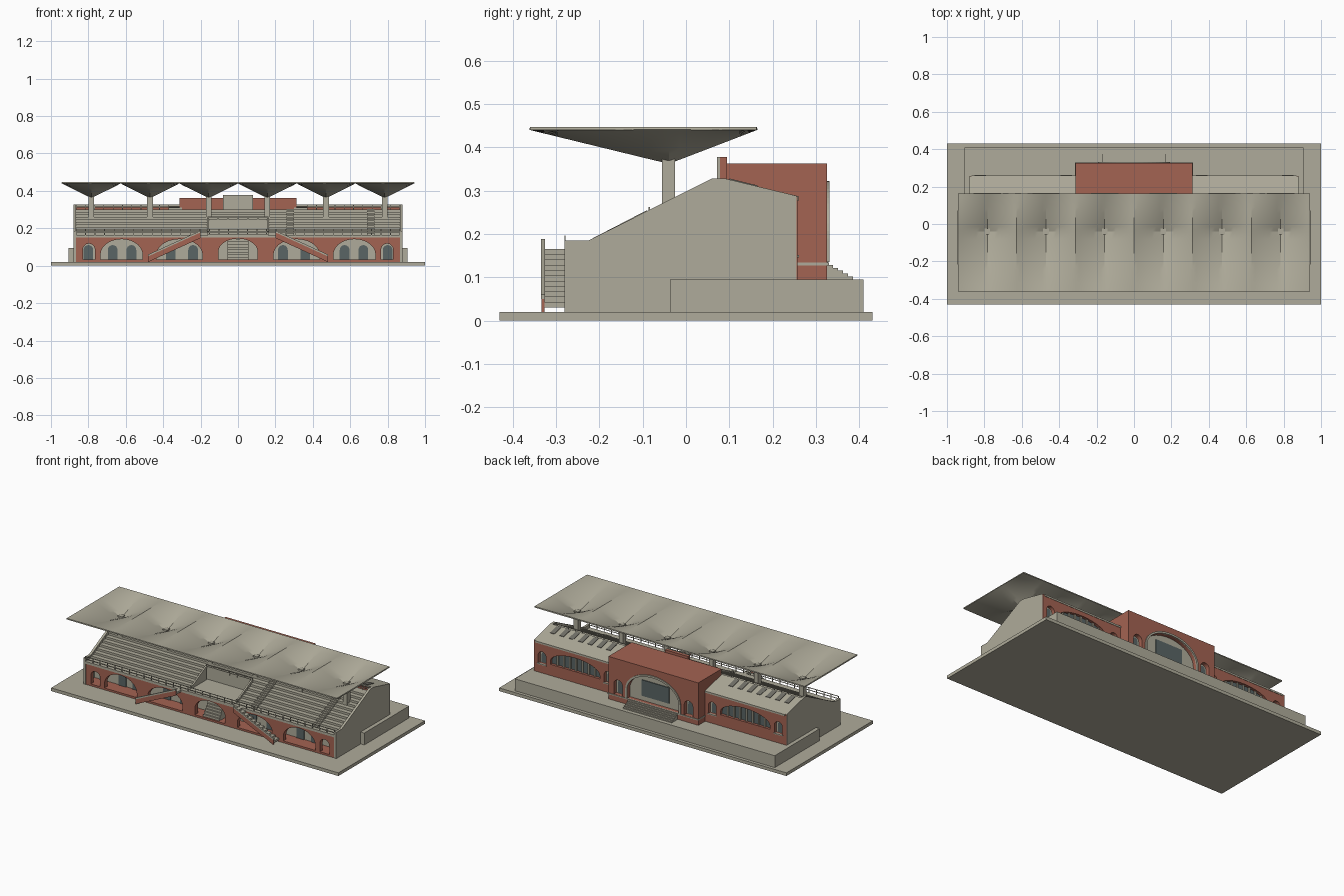
import bpy, bmesh, math

if "Cube" in bpy.data.objects:
    bpy.data.objects.remove(bpy.data.objects["Cube"])


def material(name, rgb):
    m = bpy.data.materials.new(name)
    m.diffuse_color = (*rgb, 1)
    m.use_nodes = True
    m.node_tree.nodes["Principled BSDF"].inputs["Base Color"].default_value = m.diffuse_color
    return m


CONCRETE = material("concrete", (0.43, 0.41, 0.325))
BRICK = material("brick_red", (0.37, 0.125, 0.085))
GLASS = material("dark_glass", (0.10, 0.13, 0.13))
SLATE = material("grey_louvre", (0.17, 0.165, 0.14))


def add_object(name, mesh, mat):
    mesh.materials.clear()
    mesh.materials.append(mat)
    ob = bpy.data.objects.new(name, mesh)
    bpy.context.collection.objects.link(ob)
    return ob


def boxes(name, mat, spans):
    """One object from boxes given as (x0, x1, y0, y1, z0, z1)."""
    bm = bmesh.new()
    for x0, x1, y0, y1, z0, z1 in spans:
        for v in bmesh.ops.create_cube(bm, size=1)["verts"]:
            v.co = (x1 if v.co.x > 0 else x0, y1 if v.co.y > 0 else y0, z1 if v.co.z > 0 else z0)
    bmesh.ops.recalc_face_normals(bm, faces=bm.faces)
    me = bpy.data.meshes.new(name)
    bm.to_mesh(me)
    bm.free()
    return add_object(name, me, mat)


def panel(name, mat, axis, a, b, loops):
    """Filled outline (further loops are holes) extruded from a to b along axis."""
    cu = bpy.data.curves.new(name, "CURVE")
    cu.dimensions, cu.fill_mode, cu.extrude = "2D", "BOTH", 0.5
    for pts in loops:
        s = cu.splines.new("POLY")
        s.points.add(len(pts) - 1)
        for p, (u, v) in zip(s.points, pts):
            p.co = (u, v, 0, 1)
        s.use_cyclic_u = True
    tmp = bpy.data.objects.new(name + "_tmp", cu)
    bpy.context.collection.objects.link(tmp)
    me = bpy.data.meshes.new_from_object(tmp.evaluated_get(bpy.context.evaluated_depsgraph_get()))
    bpy.data.objects.remove(tmp)
    bm = bmesh.new()
    bm.from_mesh(me)
    for v in bm.verts:
        u, w, t = v.co.x, v.co.y, a + (b - a) * (v.co.z + 0.5)
        v.co = (u, t, w) if axis == "y" else (t, u, w)
    bmesh.ops.remove_doubles(bm, verts=bm.verts, dist=1e-5)
    bmesh.ops.recalc_face_normals(bm, faces=bm.faces)
    bm.to_mesh(me)
    bm.free()
    for f in me.polygons:
        f.use_smooth = False
    return add_object(name, me, mat)


def rect(x0, x1, z0, z1):
    return [(x0, z0), (x1, z0), (x1, z1), (x0, z1)]


def arch(x0, x1, z0, spring, top, n=14):
    c, r = (x0 + x1) / 2, (x1 - x0) / 2
    arc = [(c + r * math.cos(math.pi * i / n), spring + (top - spring) * math.sin(math.pi * i / n))
           for i in range(n + 1)]
    return [(x0, z0), (x1, z0)] + arc


def span(s, x0, x1):
    return (x0, x1) if s > 0 else (-x1, -x0)


def rail(name, x0, x1, y, z0, z1, n):
    bars = [(x0, x1, y - .0015, y + .0015, z - .0035, z) for z in (z1, (z0 + z1) / 2 + .002)]
    posts = [(x - .002, x + .002, y - .0015, y + .0015, z0, z1)
             for x in (x0 + (x1 - x0) * i / n for i in range(n + 1))]
    boxes(name, CONCRETE, bars + posts)


# Ground slab and rear terrace
boxes("ground_slab", CONCRETE, [(-1, 1, -.43, .43, 0, .02)])
boxes("rear_terrace", CONCRETE, [(-.905, .905, -.037, .41, .02, .095)])

# Front arcade: brick wall with arches, floor, back wall and windows behind
holes = [arch(-.105, .105, .032, .075, .145)]
for s in (1, -1):
    holes += [arch(*span(s, .765, .83), .032, .085, .118),
              arch(*span(s, .51, .735), .032, .06, .142),
              arch(*span(s, .19, .435), .032, .06, .142)]
panel("front_arcade", BRICK, "y", -.278, -.25, [rect(-.868, .868, .02, .152)] + holes)
boxes("arcade_floor", BRICK, [(-.868, .868, -.25, -.19, .02, .03)])
boxes("arcade_back_wall", CONCRETE, [(-.868, .868, -.19, -.18, .02, .152)])
for s in (1, -1):
    for x in (.24, .36, .57, .67, .80):
        panel("arcade_window", GLASS, "y", -.196, -.189, [arch(*span(s, x - .026, x + .026), .03, .085, .11)])
boxes("entrance_steps", CONCRETE,
      [(-.055, .055, -.268 + .009 * i, -.19, .03, .045 + .014 * i) for i in range(8)])

# End walls with the raked outline
outline = [(-.28, .02), (.255, .02), (.255, .288), (.09, .328), (.06, .328), (-.225, .185), (-.28, .185)]
for s in (1, -1):
    panel("end_wall", CONCRETE, "x", s * .865, s * .88, [outline])

# Stepped seating, with a recessed centre box
ROWS, Y0, Y1, Z0, Z1 = 10, -.225, .06, .165, .30


def seating(first):
    pts = [(.093, .15), (.093, Z1)]
    for i in range(ROWS - 1, first - 1, -1):
        z = Z0 + (Z1 - Z0) * (i + 1) / ROWS
        y = Y0 + (Y1 - Y0) * i / ROWS
        pts += [(y + (Y1 - Y0) / ROWS, z), (y, z)]
    if first == 0:
        pts += [(Y0, Z0), (-.28, Z0), (-.28, .15)]
    else:
        pts += [(y, .15)]
    return pts


for s in (1, -1):
    panel("seating_bank", CONCRETE, "x", s * .16, s * .866, [seating(0)])
    # Aisles of half-height steps
    for x in (.28, .71):
        n = ROWS * 2
        boxes("aisle_steps", CONCRETE,
              [(x - .02, x + .02, Y0 + (Y1 - Y0) * (i - 1) / n, Y0 + (Y1 - Y0) * (i + 1) / n, Z0 - .01,
                Z0 + (Z1 - Z0) * (i + 1) / n + .002) for i in range(n)])
    # Cheek wall beside the centre box
    panel("box_cheek_wall", CONCRETE, "x", s * .155, s * .165,
          [[(-.24, .16), (-.09, .16), (-.09, .255), (-.225, .185), (-.24, .185)]])
    # Brick band and rail behind the top row
    boxes("brick_band", BRICK, [(*span(s, .37, .866), .083, .093, .298, .315)])
    rail("top_rail", *span(s, .37, .866), .075, .30, .328, 10)
panel("upper_centre_seating", CONCRETE, "x", -.16, .16, [seating(5)])
boxes("centre_box_floor", CONCRETE, [(-.16, .16, -.28, -.08, .15, .168)])
rail("centre_rail", -.16, .16, -.085, .235, .262, 6)
rail("front_rail", -.866, .866, -.279, .163, .197, 34)

# Outside stairs rising towards the centre
for s in (1, -1):
    n, xa, xb = 11, .48, .2
    w = (xa - xb) / n
    boxes("stair_steps", CONCRETE,
          [(*span(s, xa - w * (i + 1), xa - w * i), -.326, -.278, .03 + .0122 * i, .043 + .0122 * i)
           for i in range(n)])
    x0, x1 = s * xa, s * xb
    panel("stair_side", BRICK, "y", -.333, -.326,
          [[(x0, .02), (x1, .148), (x1, .178), (x0, .05)]])
    panel("stair_cap", CONCRETE, "y", -.334, -.325,
          [[(x0, .05), (x1, .178), (x1, .188), (x0, .06)]])

# Rear wings: core, brick front with arched openings, sloping roof
for s in (1, -1):
    xs = span(s, .30, .866)
    panel("wing_core", CONCRETE, "x", *xs, [[(.09, .09), (.235, .09), (.235, .28), (.09, .312)]])
    wide = arch(*span(s, .42, .765), .165, .185, .25)
    small = [span(s, .335, .39), span(s, .795, .85)]
    panel("wing_front", BRICK, "y", .234, .257,
          [rect(*span(s, .31, .879), .095, .286), wide] + [arch(a, b, .15, .20, .228) for a, b in small])
    panel("wing_glass", GLASS, "y", .234, .24, [wide])
    boxes("wing_mullions", CONCRETE,
          [(*span(s, .42 + .0431 * i - .005, .42 + .0431 * i + .005), .236, .248, .165, .185 + .065 *
            math.sqrt(1 - (i / 4 - 1) ** 2)) for i in range(1, 8)])
    for a, b in small:
        panel("wing_small_window", GLASS, "y", .234, .239, [arch(a + .012, b - .012, .155, .195, .22)])
        boxes("window_sill", CONCRETE, [(a - .004, b + .004, .25, .261, .146, .152)])
    panel("wing_roof", CONCRETE, "x", *span(s, .313, .868),
          [[(.09, .316), (.26, .276), (.26, .287), (.09, .327)]])
    # Louvre strips
    for i in range(7):
        x = .41 + .065 * i
        panel("roof_louvre", SLATE, "x", s * x, s * (x + .03),
              [[(.10, .322), (.165, .306), (.165, .312), (.10, .328)]])

# Central brick block with a grand arch on the rear
boxes("central_block", BRICK, [(-.313, .313, .093, .295, .09, .362)])
big = arch(-.18, .18, .135, .19, .31, 24)
side = [span(s, .215, .275) for s in (1, -1)]
panel("central_rear_front", BRICK, "y", .294, .325,
      [rect(-.313, .313, .095, .362), big] + [arch(a, b, .135, .20, .23) for a, b in side])
panel("arch_infill", CONCRETE, "y", .294, .30, [big])
panel("arch_surround", CONCRETE, "y", .322, .331,
      [arch(-.192, .192, .135, .19, .322, 24), arch(-.18, .18, .1351, .19, .31, 24)])
boxes("great_window", GLASS, [(-.095, .095, .299, .305, .165, .265)])
for a, b in side:
    panel("side_window_infill", CONCRETE, "y", .294, .298, [arch(a, b, .135, .20, .23)])
    panel("side_window", GLASS, "y", .297, .302, [arch(a + .012, b - .012, .14, .195, .22)])
boxes("plinth_band", CONCRETE, [(-.316, -.17, .255, .33, .127, .134), (.17, .316, .255, .33, .127, .134)])
boxes("rear_steps", CONCRETE,
      [(-.17, .17, .32, .385 - .0115 * i, .095, .102 + .0066 * i) for i in range(6)])

# Raised panel on the front of the block
boxes("panel_core", BRICK, [(-.08, .08, .078, .095, .29, .378)])
boxes("panel_face", CONCRETE, [(-.08, .08, .072, .078, .29, .378)])

# Canopy: six saddle-shaped umbrellas in one sheet
N, HALF, YC, TOP, DEPTH = 8, .1568, -.04, .447, .078
bm = bmesh.new()
grid = []
for i in range(6 * 2 * N + 1):
    u = abs((i % (2 * N)) / N - 1)
    col = []
    for j in range(2 * N + 1):
        v = j / N - 1
        y = YC + v * (.32 if v < 0 else .203)
        col.append(bm.verts.new((-6 * HALF + i * HALF / N, y, TOP - DEPTH * (1 - u) * (1 - abs(v)))))
    grid.append(col)
for a, b in zip(grid, grid[1:]):
    for j in range(2 * N):
        bm.faces.new((a[j], b[j], b[j + 1], a[j + 1]))
sheet = bpy.data.meshes.new("canopy")
bm.to_mesh(sheet)
bm.free()
canopy = add_object("canopy", sheet, CONCRETE)
mod = canopy.modifiers.new("thickness", "SOLIDIFY")
mod.thickness, mod.offset = .007, -1
canopy.data = bpy.data.meshes.new_from_object(
    canopy.evaluated_get(bpy.context.evaluated_depsgraph_get()))
canopy.modifiers.clear()
bpy.context.view_layer.objects.active = canopy
canopy.select_set(True)
bpy.ops.object.shade_smooth_by_angle(angle=math.radians(20))

# Columns passing through the canopy
boxes("canopy_columns", CONCRETE,
      [(x - .015, x + .015, -.055, -.025, .22, .385) for x in (HALF * (2 * k - 5) for k in range(6))])
